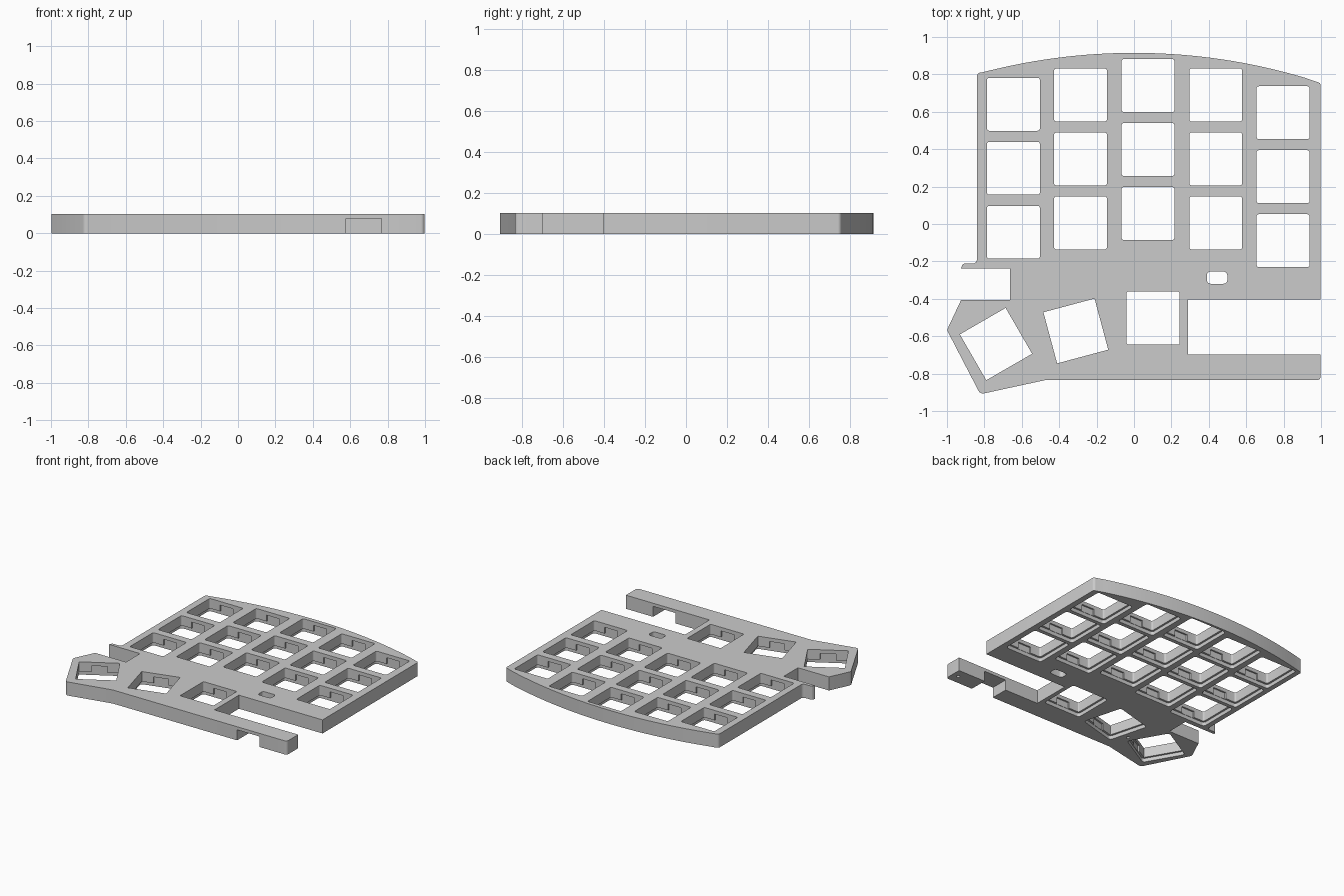
import bpy, bmesh, math
from mathutils import Matrix, Vector

if "Cube" in bpy.data.objects:
    bpy.data.objects.remove(bpy.data.objects["Cube"], do_unlink=True)

HEIGHT = 0.104
KEY = 0.283        # switch opening
POCKET = 0.312     # wider recess on the underside
PITCH = 0.342      # row spacing

grey = bpy.data.materials.new("plain grey")
grey.use_nodes = True
grey.diffuse_color = (0.6, 0.6, 0.6, 1)
grey.node_tree.nodes["Principled BSDF"].inputs["Base Color"].default_value = grey.diffuse_color


def rounded(points, steps=4):
    """Outline from (x, y, corner radius) entries."""
    out = []
    for i, (x, y, r) in enumerate(points):
        p = Vector((x, y))
        if r == 0:
            out.append(p)
            continue
        a = (Vector(points[i - 1][:2]) - p).normalized()
        b = (Vector(points[(i + 1) % len(points)][:2]) - p).normalized()
        reach = r / math.tan(a.angle(b) / 2)
        start, end = p + a * reach, p + b * reach
        centre = p + (a + b).normalized() * (r / math.sin(a.angle(b) / 2))
        for k in range(steps + 1):
            d = (start.lerp(end, k / steps) - centre).normalized()
            out.append(centre + d * r)
    return out


def rectangle(w, d, r=0.0):
    return rounded([(sx * w / 2, sy * d / 2, r)
                    for sx, sy in ((-1, -1), (1, -1), (1, 1), (-1, 1))])


def prism(bm, outline, z0, z1, place=Matrix()):
    low = [bm.verts.new(place @ Vector((p.x, p.y, z0))) for p in outline]
    high = [bm.verts.new(place @ Vector((p.x, p.y, z1))) for p in outline]
    bm.faces.new(low[::-1])
    bm.faces.new(high)
    for i in range(len(low)):
        j = (i + 1) % len(low)
        bm.faces.new((low[i], low[j], high[j], high[i]))


def finish(bm, name):
    bmesh.ops.recalc_face_normals(bm, faces=bm.faces)
    mesh = bpy.data.meshes.new(name)
    bm.to_mesh(mesh)
    bm.free()
    mesh.materials.append(grey)
    ob = bpy.data.objects.new(name, mesh)
    bpy.context.collection.objects.link(ob)
    return ob


# Plate outline: straight sides, thumb cluster, tray slots, then the arched back
outline = rounded([
    (-0.84, 0.81, 0.02), (-0.84, -0.212, 0.022), (-0.915, -0.212, 0.015),
    (-0.925, -0.237, 0), (-0.663, -0.237, 0), (-0.663, -0.407, 0),
    (-0.925, -0.407, 0), (-1.0, -0.567, 0.025), (-0.822, -0.91, 0.025),
    (-0.476, -0.835, 0), (0.998, -0.835, 0.02), (0.998, -0.698, 0),
    (0.29, -0.698, 0), (0.29, -0.403, 0), (0.998, -0.403, 0), (0.998, 0.758, 0.018)])
R = 3.2
for k in range(1, 32):
    x = 0.97 - 1.78 * k / 32
    outline.append(Vector((x, 0.915 - R + math.sqrt(R * R - x * x))))
bm = bmesh.new()
prism(bm, outline, 0, HEIGHT)
plate = finish(bm, "switch_plate")

# Switch positions: five staggered columns and three thumb keys
places = []
for x, top in ((-0.645, 0.64), (-0.286, 0.69), (0.075, 0.74), (0.437, 0.69), (0.797, 0.595)):
    places += [(Matrix.Translation((x, top - PITCH * row, 0)), 0.012) for row in range(3)]
for x, y, turn, r in ((0.102, -0.503, 0, 0.008), (-0.311, -0.572, 15, 0), (-0.738, -0.642, 30, 0)):
    places.append((Matrix.Translation((x, y, 0)) @ Matrix.Rotation(math.radians(turn), 4, 'Z'), r))

# Cutters: underside recesses, through openings, clip notches
pockets, openings, notches = bmesh.new(), bmesh.new(), bmesh.new()
for place, r in places:
    prism(pockets, rectangle(POCKET, POCKET, 0.02), -0.05, 0.028, place)
    prism(openings, rectangle(KEY, KEY, r), -0.1, 0.2, place)
    prism(notches, rectangle(0.11, KEY + 0.024), 0.01, 0.076, place)

# Small rounded slot, cable gap under the front rail, and blind screw holes
prism(openings, rectangle(0.11, 0.065, 0.02), -0.1, 0.2, Matrix.Translation((0.444, -0.287, 0)))
prism(pockets, rectangle(0.19, 0.3), -0.05, 0.08, Matrix.Translation((0.672, -0.77, 0)))
for x, y in ((0.95, -0.765), (-0.5, -0.66)):
    prism(pockets, rectangle(0.024, 0.024, 0.011), -0.05, 0.05, Matrix.Translation((x, y, 0)))

bpy.context.view_layer.objects.active = plate
for name, cut in (("recess_cutter", pockets), ("opening_cutter", openings), ("notch_cutter", notches)):
    cutter = finish(cut, name)
    cutter.hide_render = True
    mod = plate.modifiers.new(name, 'BOOLEAN')
    mod.operation, mod.solver, mod.object = 'DIFFERENCE', 'EXACT', cutter
    bpy.ops.object.modifier_apply(modifier=mod.name)
    bpy.data.objects.remove(cutter, do_unlink=True)

plate.select_set(True)
bpy.ops.object.shade_smooth_by_angle(angle=math.radians(30))
